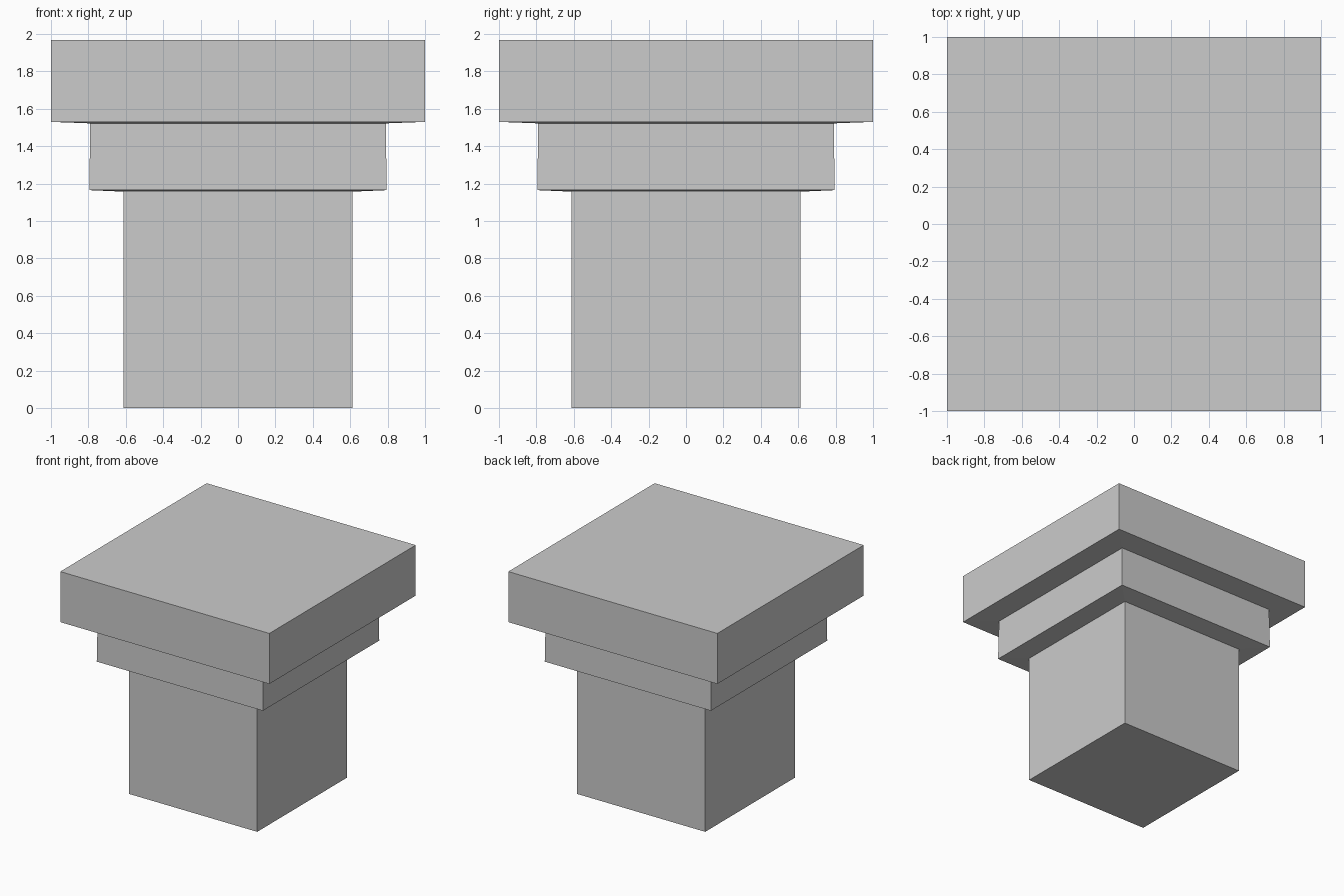
import bpy, bmesh

if "Cube" in bpy.data.objects:
    bpy.data.objects.remove(bpy.data.objects["Cube"])

# Half-width and height of each square ring, from foot to top
profile = [(0.613, 0), (0.613, 1.157), (0.795, 1.165), (0.79, 1.522),
           (1.0, 1.53), (1.0, 1.967)]

bm = bmesh.new()
rings = [[bm.verts.new((sx * r, sy * r, z))
          for sx, sy in ((-1, -1), (1, -1), (1, 1), (-1, 1))]
         for r, z in profile]

# Walls and sloping undersides
for low, high in zip(rings, rings[1:]):
    for i in range(4):
        j = (i + 1) % 4
        bm.faces.new((low[i], low[j], high[j], high[i]))

# Foot and top
bm.faces.new(rings[0][::-1])
bm.faces.new(rings[-1])

mesh = bpy.data.meshes.new("stepped_pillar")
bm.to_mesh(mesh)
bm.free()
pillar = bpy.data.objects.new("stepped_pillar", mesh)
bpy.context.collection.objects.link(pillar)
